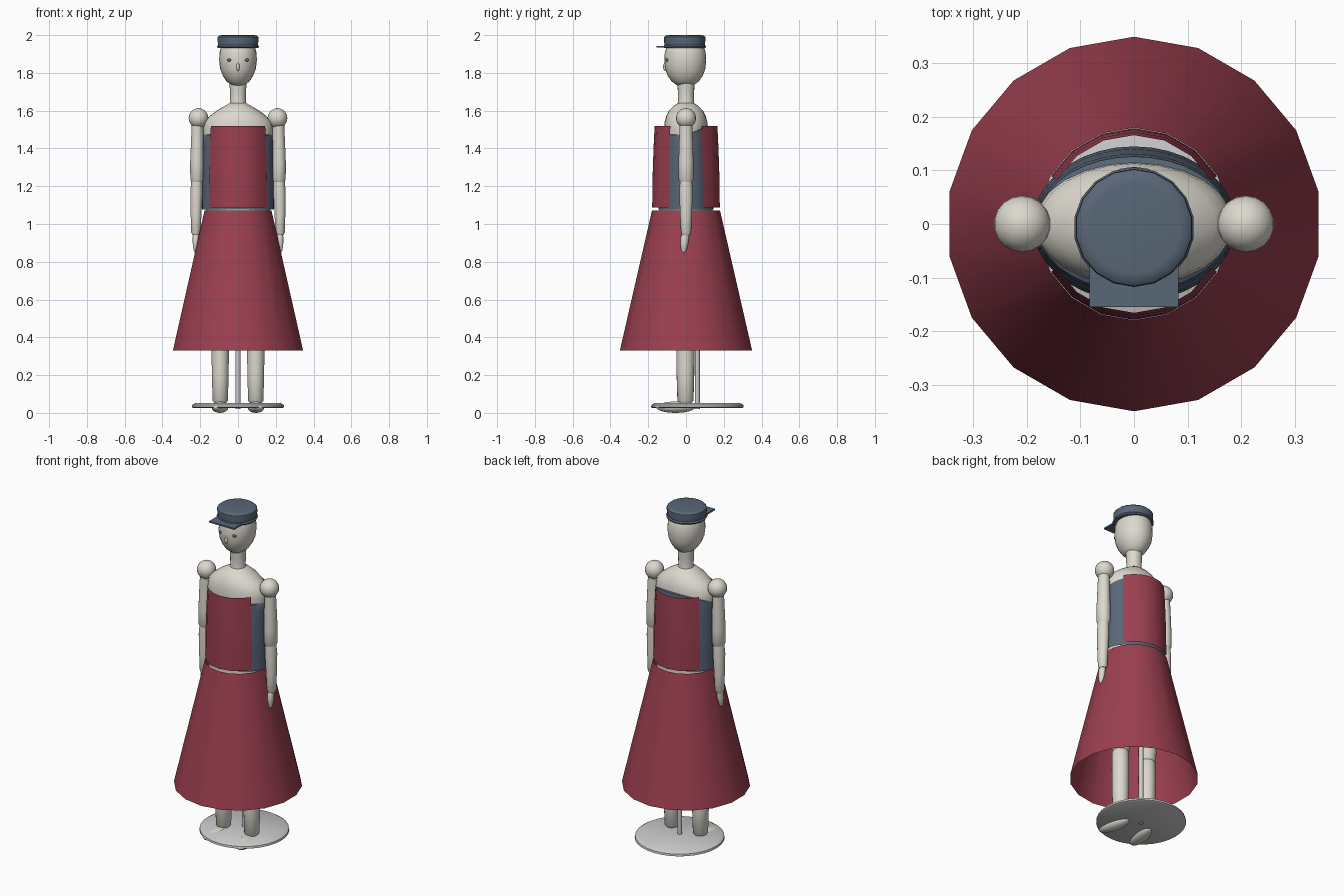
import bpy, bmesh, math
from mathutils import Matrix

if "Cube" in bpy.data.objects:
    bpy.data.objects.remove(bpy.data.objects["Cube"])


def material(name, col):
    m = bpy.data.materials.new(name)
    m.diffuse_color = (*col, 1)
    m.use_nodes = True
    m.node_tree.nodes["Principled BSDF"].inputs["Base Color"].default_value = m.diffuse_color
    return m


RED = material("red_cloth", (0.33, 0.05, 0.08))
BLUE = material("blue_cloth", (0.10, 0.135, 0.185))
CREAM = material("cream", (0.72, 0.69, 0.62))
BROWN = material("eye_brown", (0.16, 0.13, 0.11))


def finish(name, bm, mat, angle=40):
    me = bpy.data.meshes.new(name)
    bm.to_mesh(me)
    bm.free()
    ob = bpy.data.objects.new(name, me)
    bpy.context.collection.objects.link(ob)
    if mat:
        me.materials.append(mat)
    bpy.ops.object.select_all(action='DESELECT')
    ob.select_set(True)
    bpy.context.view_layer.objects.active = ob
    bpy.ops.object.shade_smooth_by_angle(angle=math.radians(angle))
    return ob


def loft(name, rings, mat=None, sides=18, caps=True, arc=None, shape=None):
    """Stack of ellipses (z, rx, ry, cx, cy) from the bottom up; arc = start/end degrees."""
    bm = bmesh.new()
    a0, a1 = arc or (-90, 270)
    n = sides if arc is None else sides + 1
    rows = []
    for z, rx, ry, cx, cy in rings:
        row = []
        for k in range(n):
            a = math.radians(a0 + (a1 - a0) * k / sides)
            p = [cx + rx * math.cos(a), cy + ry * math.sin(a), z]
            row.append(bm.verts.new(shape(p) if shape else p))
        rows.append(row)
    for lo, hi in zip(rows, rows[1:]):
        for k in range(sides):
            j = (k + 1) % n
            bm.faces.new((lo[k], lo[j], hi[j], hi[k]))
    if caps:
        bm.faces.new(rows[0][::-1])
        bm.faces.new(rows[-1])
    return finish(name, bm, mat)


def rounds(profile, cx=0, cy=0):
    return [(z, r, r, cx, cy) for z, r in profile]


def ball(name, loc, size, mat, turn=0, seg=18):
    bm = bmesh.new()
    bmesh.ops.create_uvsphere(bm, u_segments=seg, v_segments=seg * 2 // 3, radius=1)
    bm.transform(Matrix.Translation(loc) @ Matrix.Rotation(turn, 4, 'Z') @ Matrix.Diagonal((*size, 1)))
    return finish(name, bm, mat, 60)


# display stand
loft("stand_base", rounds([(0.025, 0.235), (0.03, 0.245), (0.042, 0.243), (0.053, 0.225)], 0, 0.06), sides=32)
loft("stand_pole", rounds([(0.02, 0.013), (1.0, 0.013)], 0, 0.06), sides=12)

# torso with rounded shoulders
loft("torso", [(z, x, y, 0, 0) for z, x, y in [
    (0.82, 0.07, 0.06), (0.85, 0.13, 0.10), (0.92, 0.165, 0.13), (1.0, 0.168, 0.14),
    (1.08, 0.17, 0.14), (1.25, 0.172, 0.125), (1.42, 0.178, 0.118), (1.50, 0.185, 0.116),
    (1.54, 0.178, 0.113), (1.57, 0.152, 0.105), (1.60, 0.112, 0.09),
    (1.625, 0.07, 0.065), (1.642, 0.04, 0.04)]], CREAM, sides=24)

# neck and egg-shaped head
loft("neck", rounds([(1.62, 0.048), (1.65, 0.042), (1.70, 0.043), (1.76, 0.047)]), CREAM)
loft("head", [(z, x, y, 0, -0.004) for z, x, y in [
    (1.727, 0.012, 0.014), (1.735, 0.036, 0.045), (1.755, 0.060, 0.072), (1.785, 0.080, 0.093),
    (1.82, 0.094, 0.106), (1.865, 0.100, 0.111), (1.91, 0.098, 0.108), (1.95, 0.085, 0.095),
    (1.98, 0.055, 0.06)]], CREAM, sides=24)
ball("nose", (0, -0.111, 1.832), (0.009, 0.01, 0.022), CREAM, seg=12)

# cap with brim
loft("cap", rounds([(1.933, 0.110), (1.940, 0.113), (1.948, 0.107), (1.975, 0.110),
                    (1.990, 0.109), (1.998, 0.100), (2.0, 0.085)], 0, -0.007), BLUE)
bm = bmesh.new()
bmesh.ops.create_cube(bm, size=1)
bm.transform(Matrix.Translation((0, -0.1075, 1.939)) @ Matrix.Diagonal((0.166, 0.095, 0.009, 1)))
finish("cap_brim", bm, BLUE)

# paired limbs and eyes
for s, side in ((-1, "right"), (1, "left")):
    ball(side + "_eye", (s * 0.045, -0.100, 1.868), (0.013, 0.008, 0.008), BROWN, seg=12)
    ball(side + "_shoulder", (s * 0.209, 0, 1.56), (0.053, 0.053, 0.053), CREAM)
    loft(side + "_upper_arm", [(z, r, r * 1.08, s * x, 0) for z, r, x in [
        (1.22, 0.028, 0.217), (1.235, 0.036, 0.217), (1.32, 0.037, 0.217),
        (1.42, 0.034, 0.216), (1.55, 0.030, 0.214)]], CREAM)
    loft(side + "_forearm", [(z, r, r * 1.08, s * x, 0) for z, r, x in [
        (0.94, 0.018, 0.223), (0.955, 0.025, 0.223), (1.05, 0.029, 0.222),
        (1.17, 0.033, 0.220), (1.235, 0.029, 0.218)]], CREAM)
    loft(side + "_hand", [(z, x, y, s * 0.223, cy) for z, x, y, cy in [
        (0.850, 0.006, 0.007, -0.013), (0.862, 0.012, 0.014, -0.012), (0.90, 0.017, 0.021, -0.009),
        (0.93, 0.017, 0.022, -0.006), (0.96, 0.014, 0.018, 0)]], CREAM, sides=12)
    loft(side + "_lower_leg", [(z, r, r * 1.04, s * 0.094, -0.003) for z, r in [
        (0.05, 0.030), (0.065, 0.041), (0.2, 0.045), (0.36, 0.047), (0.46, 0.046), (0.475, 0.035)]], CREAM)
    loft(side + "_thigh", rounds([(0.46, 0.036), (0.475, 0.048), (0.65, 0.056),
                                  (0.85, 0.064), (0.90, 0.06)], s * 0.094), CREAM)
    ball(side + "_foot", (s * 0.095, -0.055, 0.03), (0.040, 0.105, 0.03), CREAM, s * 0.2)

# skirt: open cone
loft("skirt", rounds([(0.33, 0.35), (1.072, 0.18)]), RED, caps=False)


# vest: top edge rises towards the back
def raise_back(p):
    if p[2] > 1.4:
        p[2] += 0.05 * max(0, p[1] / 0.13)
    return p


loft("vest", [(z, x, y, 0, 0) for z, x, y in [
    (1.077, 0.190, 0.145), (1.25, 0.188, 0.140), (1.43, 0.186, 0.131), (1.47, 0.183, 0.126), (1.48, 0.174, 0.108)]],
    BLUE, sides=36, caps=False, shape=raise_back)

# front and back bodice panels, curved round the vest
for name, mid in (("front_panel", -90), ("back_panel", 90)):
    loft(name, rounds([(1.088, 0.179), (1.25, 0.177), (1.40, 0.172), (1.52, 0.166)]), RED,
         sides=6, caps=False, arc=(mid - 60, mid + 60))
